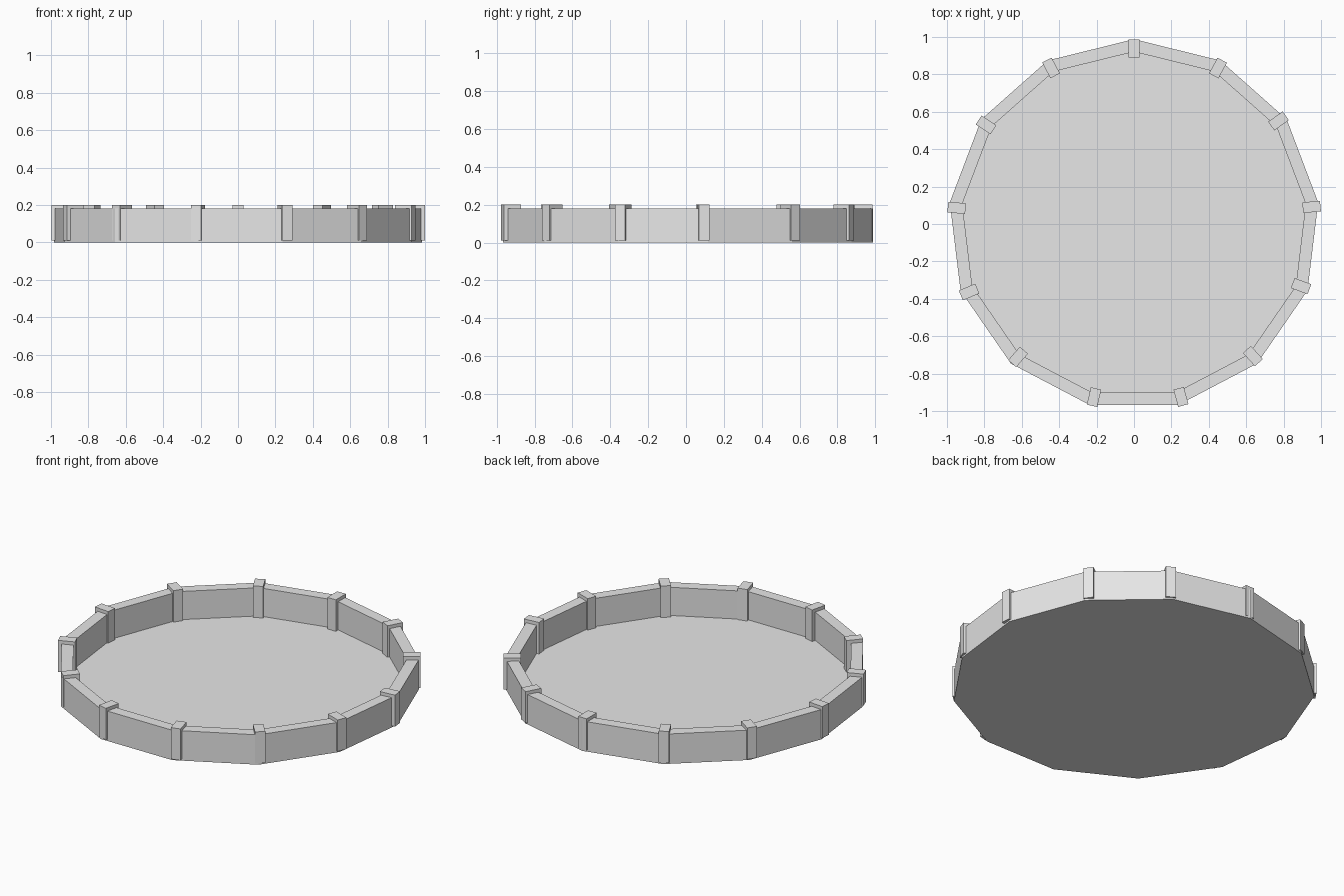
import bpy, bmesh
from math import sin, cos, radians, pi
from mathutils import Matrix

cube = bpy.data.objects.get("Cube")
if cube:
    bpy.data.objects.remove(cube, do_unlink=True)

SIDES = 13
OUTER, INNER = 0.992, 0.925
CENTRE_Y = -0.004
FLOOR_Z, WALL_Z, POST_Z = 0.01, 0.18, 0.2

grey = bpy.data.materials.new("plain grey")
grey.use_nodes = True
colour = (0.8, 0.8, 0.8, 1)
grey.diffuse_color = colour
grey.node_tree.nodes["Principled BSDF"].inputs["Base Color"].default_value = colour


def finish(bm, name):
    bmesh.ops.recalc_face_normals(bm, faces=bm.faces)
    mesh = bpy.data.meshes.new(name)
    bm.to_mesh(mesh)
    bm.free()
    mesh.materials.append(grey)
    obj = bpy.data.objects.new(name, mesh)
    bpy.context.collection.objects.link(obj)
    return obj


def polygon(bm, radius, z):
    """Vertices of a regular polygon with one corner pointing to the back."""
    angles = [2 * pi * i / SIDES for i in range(SIDES)]
    return [bm.verts.new((radius * sin(a), radius * cos(a) + CENTRE_Y, z)) for a in angles]


# Flat floor slab
bm = bmesh.new()
base = bm.faces.new(polygon(bm, OUTER, 0))
slab = bmesh.ops.extrude_face_region(bm, geom=[base], use_keep_orig=True)
top = [v for v in slab["geom"] if isinstance(v, bmesh.types.BMVert)]
bmesh.ops.translate(bm, verts=top, vec=(0, 0, FLOOR_Z))
finish(bm, "floor")

# Low wall: a four-sided section carried round the polygon
bm = bmesh.new()
section = [(OUTER, FLOOR_Z), (OUTER, WALL_Z), (INNER, WALL_Z), (INNER, FLOOR_Z)]
loops = [polygon(bm, r, z) for r, z in section]
for k in range(4):
    a, b = loops[k], loops[(k + 1) % 4]
    for i in range(SIDES):
        j = (i + 1) % SIDES
        bm.faces.new((a[i], a[j], b[j], b[i]))
finish(bm, "wall")

# Posts at the corners, clockwise from the back: (bearing, distance from centre)
posts = [(0, 0.939), (28.3, 0.947), (54.5, 0.949), (84.5, 0.954), (110.4, 0.953),
         (138, 0.95), (164.8, 0.958), (193, 0.95), (221.1, 0.943), (247.6, 0.954),
         (275.2, 0.952), (303.8, 0.952), (332, 0.945)]
height = POST_Z - FLOOR_Z
for n, (bearing, dist) in enumerate(posts, 1):
    a = radians(bearing)
    bm = bmesh.new()
    bmesh.ops.create_cube(bm, size=1)
    bmesh.ops.scale(bm, verts=bm.verts, vec=(0.057, 0.095, height))
    place = Matrix.Translation((dist * sin(a), dist * cos(a), FLOOR_Z + height / 2))
    bmesh.ops.transform(bm, verts=bm.verts, matrix=place @ Matrix.Rotation(-a, 4, 'Z'))
    finish(bm, f"post_{n}")
